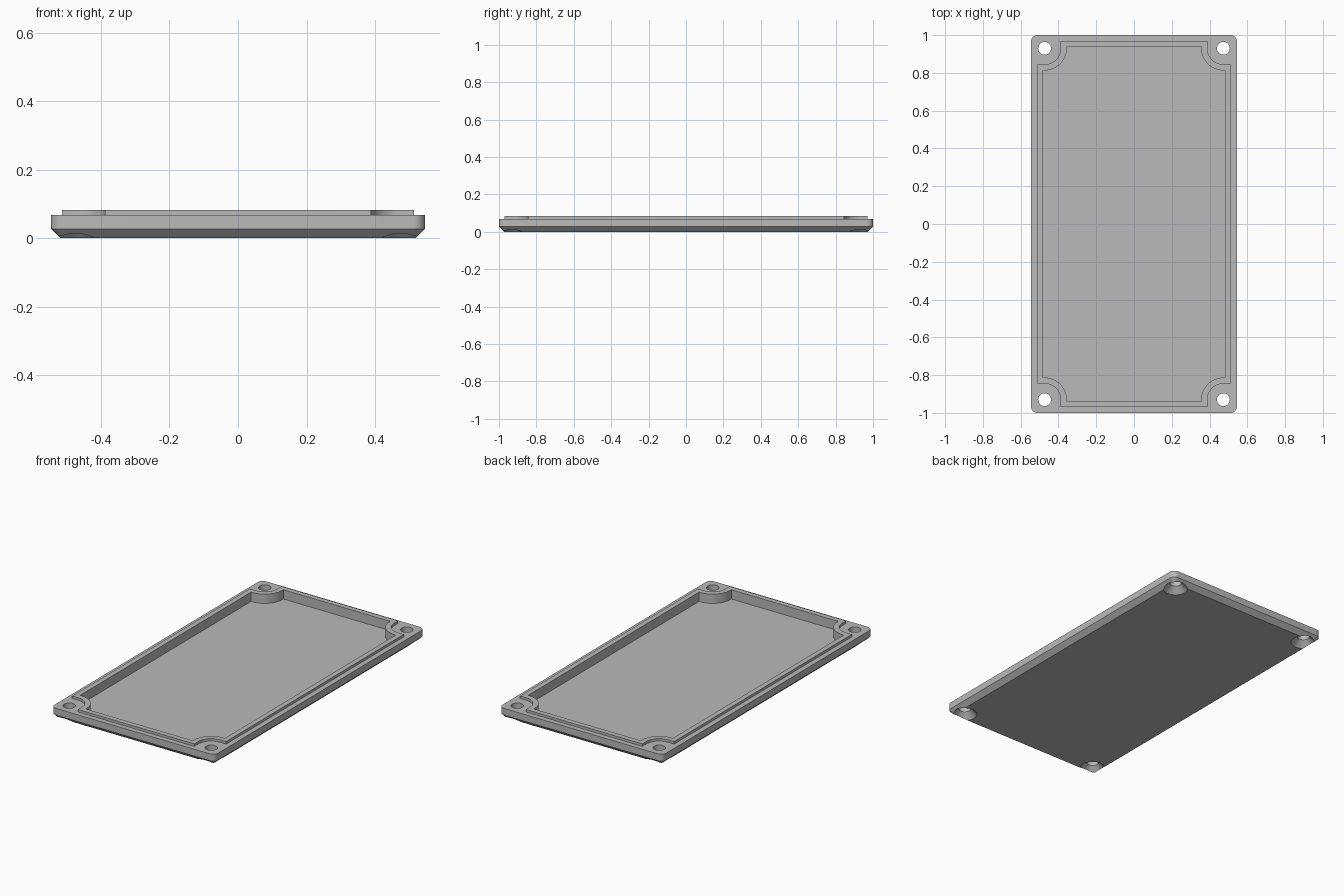
import bpy
import bmesh
from math import cos, sin, pi, radians

cube = bpy.data.objects.get("Cube")
if cube:
    bpy.data.objects.remove(cube, do_unlink=True)

# Main dimensions
HALF_X, HALF_Y = 0.545, 1.0
CHAMFER = 0.028
FLOOR_Z, RIM_Z, LIP_Z = 0.027, 0.068, 0.083
HOLE_X, HOLE_Y, HOLE_R = 0.473, 0.93, 0.034
STEPS = 12

grey = bpy.data.materials.new("plain grey")
grey.use_nodes = True
colour = (0.49, 0.49, 0.49, 1)
grey.diffuse_color = colour
grey.node_tree.nodes["Principled BSDF"].inputs["Base Color"].default_value = colour


def rounded_outline(half_x, half_y, radius):
    """Rectangle with convex rounded corners, anticlockwise."""
    points = []
    for i, (sx, sy) in enumerate([(1, 1), (-1, 1), (-1, -1), (1, -1)]):
        for k in range(STEPS + 1):
            a = (i + k / STEPS) * pi / 2
            points.append((sx * (half_x - radius) + radius * cos(a),
                           sy * (half_y - radius) + radius * sin(a)))
    return points


def notched_outline(half_x, half_y, radius):
    """Rectangle with corners scooped out around the screw holes."""
    quarter = [(half_x, HOLE_Y - radius)]
    for k in range(STEPS + 1):
        a = -pi / 2 - k / STEPS * pi / 2
        quarter.append((HOLE_X + radius * cos(a), HOLE_Y + radius * sin(a)))
    quarter.append((HOLE_X - radius, half_y))
    points = []
    for sx, sy in [(1, 1), (-1, 1), (-1, -1), (1, -1)]:
        corner = [(sx * x, sy * y) for x, y in quarter]
        points += corner if sx * sy > 0 else corner[::-1]
    return points


def circle(cx, cy, radius, sides=48):
    return [(cx + radius * cos(2 * pi * k / sides),
             cy + radius * sin(2 * pi * k / sides)) for k in range(sides)]


def loft(name, layers):
    """Closed solid through matching outlines given as (outline, z)."""
    bm = bmesh.new()
    rings = [[bm.verts.new((x, y, z)) for x, y in outline] for outline, z in layers]
    bm.faces.new(rings[0][::-1])
    bm.faces.new(rings[-1])
    for low, high in zip(rings, rings[1:]):
        for k in range(len(low)):
            n = (k + 1) % len(low)
            bm.faces.new((low[k], low[n], high[n], high[k]))
    bmesh.ops.recalc_face_normals(bm, faces=bm.faces)
    mesh = bpy.data.meshes.new(name)
    bm.to_mesh(mesh)
    bm.free()
    mesh.materials.append(grey)
    obj = bpy.data.objects.new(name, mesh)
    bpy.context.collection.objects.link(obj)
    return obj


def combine(target, other, operation):
    """Apply a boolean and discard the helper."""
    other.hide_render = True
    mod = target.modifiers.new("Boolean", "BOOLEAN")
    mod.operation = operation
    mod.solver = "EXACT"
    mod.object = other
    with bpy.context.temp_override(object=target, active_object=target):
        bpy.ops.object.modifier_apply(modifier=mod.name)
    bpy.data.objects.remove(other, do_unlink=True)


# Lid plate with chamfered underside
corner_r = 0.034
outer = rounded_outline(HALF_X, HALF_Y, corner_r)
bottom = rounded_outline(HALF_X - CHAMFER, HALF_Y - CHAMFER, corner_r - CHAMFER)
lid = loft("lid", [(bottom, 0), (outer, FLOOR_Z), (outer, RIM_Z)])

# Raised locating lip, then the tray recess inside it
lip = loft("lip", [(notched_outline(0.513, 0.97, 0.085), z) for z in (0.05, LIP_Z)])
combine(lid, lip, "UNION")
recess = loft("recess_cutter",
              [(notched_outline(0.482, 0.939, 0.117), z) for z in (FLOOR_Z, 0.12)])
combine(lid, recess, "DIFFERENCE")

# Countersunk screw holes
SINK_R, SINK_Z = 0.07, 0.036
for sx in (-1, 1):
    for sy in (-1, 1):
        flare = SINK_R + (SINK_R - HOLE_R) / SINK_Z * 0.01
        profile = [(flare, -0.01), (HOLE_R, SINK_Z), (HOLE_R, 0.12)]
        cutter = loft("screw_hole_cutter",
                      [(circle(sx * HOLE_X, sy * HOLE_Y, r), z) for r, z in profile])
        combine(lid, cutter, "DIFFERENCE")

# Smooth the curved walls, keep edges crisp
for obj in bpy.context.selected_objects:
    obj.select_set(False)
lid.select_set(True)
bpy.context.view_layer.objects.active = lid
bpy.ops.object.shade_smooth_by_angle(angle=radians(25))
